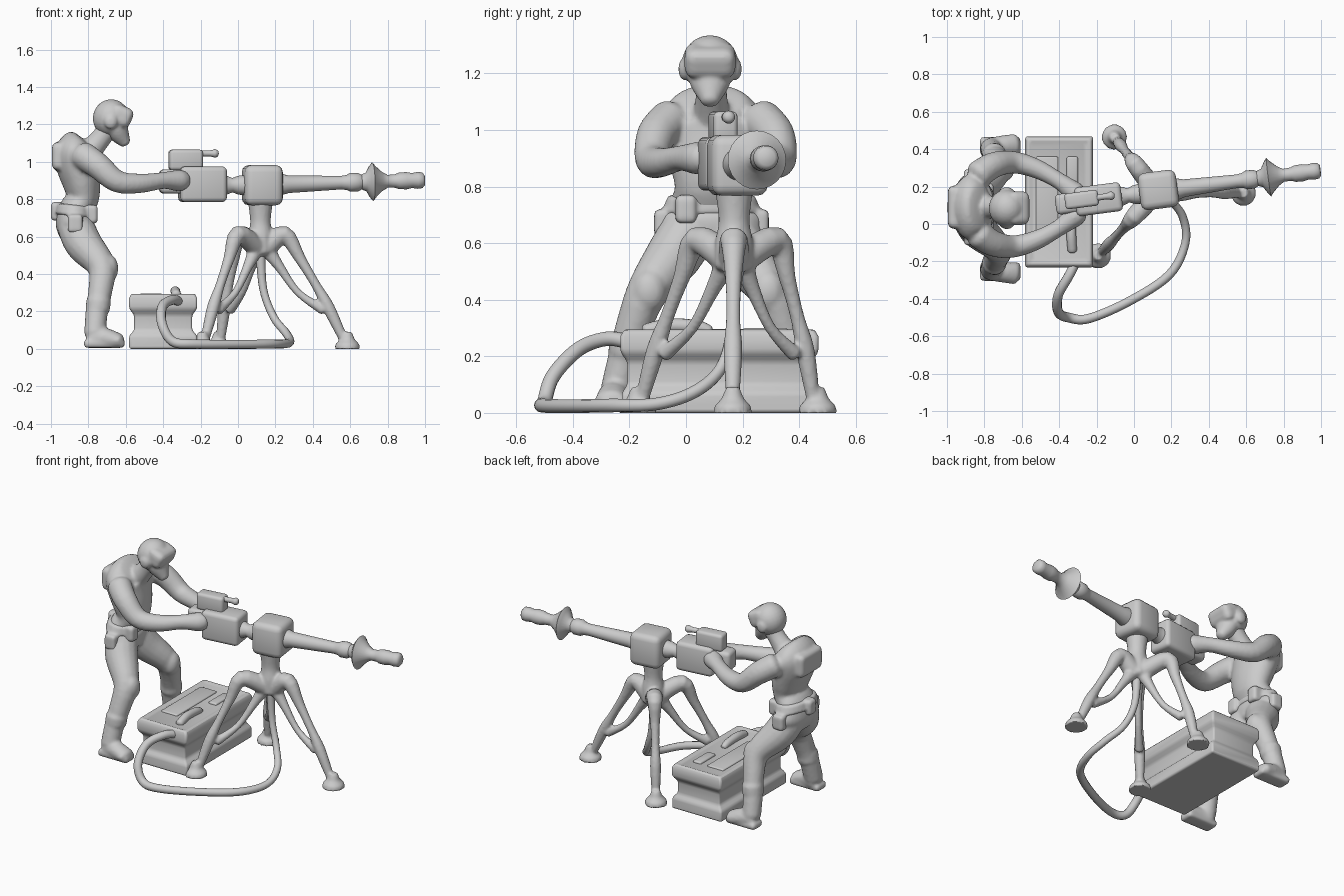
import bpy, bmesh, math
from mathutils import Vector, Matrix

if "Cube" in bpy.data.objects:
    bpy.data.objects.remove(bpy.data.objects["Cube"])

YAW = math.atan(0.13)


def finish(name, bm, voxel=0, smooth=3, bevel=0):
    """Turn a bmesh into an object; voxel > 0 fuses its pieces into one skin."""
    bmesh.ops.recalc_face_normals(bm, faces=bm.faces)
    me = bpy.data.meshes.new(name)
    bm.to_mesh(me)
    bm.free()
    ob = bpy.data.objects.new(name, me)
    bpy.context.collection.objects.link(ob)
    for o in bpy.context.selected_objects:
        o.select_set(False)
    ob.select_set(True)
    bpy.context.view_layer.objects.active = ob
    if bevel:
        m = ob.modifiers.new("bevel", 'BEVEL')
        m.width, m.segments = bevel, 3
    if voxel:
        m = ob.modifiers.new("fuse", 'REMESH')
        m.mode, m.voxel_size, m.use_smooth_shade = 'VOXEL', voxel, True
        m = ob.modifiers.new("soften", 'SMOOTH')
        m.factor, m.iterations = 0.5, smooth
    bpy.ops.object.shade_smooth_by_angle(angle=math.radians(45))
    return ob


def loft(bm, pts, seg=16, steps=4, cap=0.6):
    """Tube through (x, y, z, depth radius[, width radius]) points."""
    P = [Vector(tuple(p) if len(p) == 5 else tuple(p) + (p[3],)) for p in pts]
    n, rows = len(P), []
    for i in range(n - 1):
        a, b, c, d = P[max(i - 1, 0)], P[i], P[i + 1], P[min(i + 2, n - 1)]
        for k in range(steps):
            t = k / steps
            rows.append(0.5 * (2 * b + (c - a) * t + (2 * a - 5 * b + 4 * c - d) * t * t
                               + (3 * b - a - 3 * c + d) * t ** 3))
    rows.append(P[-1])
    if cap:
        for _ in range(2):
            e = rows[0]
            out = (Vector(e[:3]) - Vector(rows[1][:3])).normalized()
            for ang in (0.5, 1.0, 1.35):
                q = Vector(e[:3]) + out * min(e[3], e[4]) * cap * math.sin(ang)
                rows.insert(0, Vector((*q, e[3] * math.cos(ang), e[4] * math.cos(ang))))
            rows.reverse()
    pos = [Vector(r[:3]) for r in rows]
    u, rings = None, []
    for i, r in enumerate(rows):
        t = (pos[min(i + 1, len(pos) - 1)] - pos[max(i - 1, 0)]).normalized()
        if u is None:
            u = Vector((1, 0, 0)) if abs(t.y) > 0.9 else Vector((0, 1, 0))
        u = (u - t * u.dot(t)).normalized()
        w = t.cross(u)
        rings.append([bm.verts.new(pos[i] + u * r[4] * math.cos(a) + w * r[3] * math.sin(a))
                      for a in (2 * math.pi * k / seg for k in range(seg))])
    for A, B in zip(rings, rings[1:]):
        for k in range(seg):
            bm.faces.new((A[k], A[(k + 1) % seg], B[(k + 1) % seg], B[k]))
    bm.faces.new(rings[0][::-1])
    bm.faces.new(rings[-1])


def box(bm, c, size, yaw=0, bevel=0.02, pitch=0):
    m = (Matrix.Translation(c) @ Matrix.Rotation(yaw, 4, 'Z') @ Matrix.Rotation(pitch, 4, 'Y')
         @ Matrix.Diagonal((*size, 1)))
    vs = bmesh.ops.create_cube(bm, size=1, matrix=m)['verts']
    es = list({e for v in vs for e in v.link_edges})
    bmesh.ops.bevel(bm, geom=es, offset=bevel, segments=3, profile=0.5, affect='EDGES')


def ball(bm, c, r, pitch=0):
    m = Matrix.Translation(c) @ Matrix.Rotation(pitch, 4, 'Y') @ Matrix.Diagonal((*r, 1))
    bmesh.ops.create_uvsphere(bm, u_segments=24, v_segments=14, radius=1, matrix=m)


def flip(pts, mid):
    return [(p[0], 2 * mid - p[1], *p[2:]) for p in pts]


def gy(x):
    """y of the gun axis at a given x"""
    return 0.17 + 0.13 * (x - 0.1)


# soldier body: torso, neck, legs, boots, arms and hands in one skin
bm = bmesh.new()
loft(bm, [(-.86, .09, .60, .09, .14), (-.87, .09, .67, .105, .185), (-.87, .09, .74, .09, .15),
          (-.83, .09, .80, .085, .13), (-.835, .09, .88, .10, .15), (-.86, .09, .99, .115, .17),
          (-.86, .09, 1.06, .112, .175), (-.83, .09, 1.10, .09, .13)], seg=28, cap=0.2)
loft(bm, [(-.79, .09, 1.06, .065), (-.73, .09, 1.13, .055), (-.68, .09, 1.20, .06)])
leg = [(-.87, .02, .66, .098), (-.825, -.04, .56, .10), (-.73, -.13, .44, .076),
       (-.735, -.18, .32, .065), (-.755, -.215, .2, .06), (-.765, -.245, .08, .058)]
boot = [(-.775, -.245, .06, .055, .055), (-.71, -.257, .058, .054, .055), (-.635, -.265, .042, .04, .058)]
arm = [(-.83, -.055, 1.035, .075), (-.75, -.105, .98, .07), (-.645, -.12, .895, .06),
       (-.52, -.085, .885, .052), (-.40, -.02, .90, .045), (-.32, .04, .90, .058), (-.29, .06, .905, .05)]
for part, mid in ((leg, .08), (boot, .08), (arm, .105)):
    loft(bm, part)
    loft(bm, flip(part, mid))
# knee pads, boot cuffs and soles
for s in (-1, 1):
    ball(bm, (-.69, .08 + s * .21, .43), (.05, .06, .075))
    loft(bm, [(-.745, .08 + s * .285, .26, .066), (-.75, .08 + s * .29, .21, .066)], cap=0.4)
    box(bm, (-.715, .08 + s * .335, .028), (.22, .10, .045), bevel=.018)
# vest plate on the back
box(bm, (-.935, .09, 1.03), (.12, .23, .15), bevel=.03)
finish("soldier_body", bm, voxel=.011)

# belt with pouches
bm = bmesh.new()
loft(bm, [(-.875, .09, .715, .108, .175), (-.87, .09, .765, .10, .155)], seg=28, steps=1, cap=0.1)
for x, y, z in ((-.96, .09, .735), (-.87, -.075, .67), (-.87, .255, .67), (-.79, .0, .72), (-.79, .18, .72)):
    box(bm, (x, y, z), (.08, .075, .10), bevel=.018)
finish("belt", bm, voxel=.009)

# helmet with brim, goggles, ear cups and face mask
bm = bmesh.new()
ball(bm, (-.68, .085, 1.235), (.096, .10, .10), pitch=.35)
box(bm, (-.625, .085, 1.245), (.12, .18, .11), bevel=.035, pitch=.4)
loft(bm, [(-.66, .085, 1.2, .065, .085), (-.635, .085, 1.15, .055, .065), (-.605, .085, 1.105, .033, .035)])
for s in (-1, 1):
    ball(bm, (-.68, .085 + s * .09, 1.215), (.036, .022, .04))
finish("helmet_and_mask", bm, voxel=.008)

# gun receiver with rear block and grips
bm = bmesh.new()
box(bm, (-.19, gy(-.19), .88), (.25, .155, .19), YAW, .025)
box(bm, (-.34, gy(-.34), .895), (.16, .11, .13), YAW, .025)
loft(bm, [(-.36, -.01, .90, .025), (-.36, .23, .90, .025)], cap=0.5)
finish("gun_receiver", bm)

# sight on top of the receiver
bm = bmesh.new()
box(bm, (-.28, gy(-.28) + .01, 1.01), (.18, .085, .11), YAW, .018)
loft(bm, [(-.22, gy(-.22) + .01, 1.045, .018), (-.15, gy(-.15) + .01, 1.045, .016),
          (-.125, gy(-.125) + .01, 1.045, .023), (-.115, gy(-.115) + .01, 1.045, .02)], steps=2)
finish("gun_sight", bm)

# swivel block
bm = bmesh.new()
box(bm, (.13, gy(.13) + .008, .875), (.205, .20, .215), YAW, .038)
finish("swivel_block", bm)

# barrel: link, tube, flange and muzzle on one axis
bm = bmesh.new()
prof = [(-.09, .055), (-.06, .05), (-.03, .038), (0, .05), (.05, .055), (.23, .058), (.27, .047),
        (.4, .042), (.55, .036), (.58, .04), (.6, .05), (.64, .05), (.66, .04), (.685, .05),
        (.705, .085), (.72, .104), (.735, .085), (.77, .052), (.80, .034), (.84, .036), (.86, .044),
        (.90, .046), (.93, .04), (.96, .045), (.985, .042), (.997, .028)]
loft(bm, [(x, gy(x), .875 + .03 * max(x - .1, 0), r) for x, r in prof], seg=24, steps=1, cap=0)
finish("barrel", bm)

# tripod: column, hub and three double-strut legs with cone feet
bm = bmesh.new()
CX, CY = .12, .17
loft(bm, [(CX, CY, .52, .07), (CX, CY, .6, .068), (CX, CY, .68, .055), (CX, CY, .79, .068)], cap=0.4)
for fx, fy, rp in ((.585, .165, .13), (-.105, .465, .19), (-.19, -.17, .18)):
    d = Vector((fx - CX, fy - CY))
    L = d.length
    d /= L

    def at(r, z, rad):
        return (CX + d.x * r, CY + d.y * r, z, rad)
    g = L - rp
    loft(bm, [at(.04, .55, .055), at(rp, .61, .048), at(rp + .25 * g, .48, .03),
              at(rp + .5 * g, .34, .025), at(rp + .7 * g, .22, .033), at(L - .02, .05, .024)])
    loft(bm, [at(.03, .54, .045), at(.10 * L / .46, .44, .027), at(.2 * L / .46, .30, .02),
              at(.33 * L / .46, .21, .028)])
    loft(bm, [(fx, fy, 0, .07), (fx, fy, .025, .064), (fx, fy, .05, .04), (fx, fy, .09, .024)],
         steps=1, cap=0)
finish("tripod", bm, voxel=.009, smooth=2)

# ammunition box: stacked rectangles with a waist and a recessed top
bm = bmesh.new()
BX, BY = -.40, .118
rings = []
for z, hx, hy in ((0, .182, .345), (.07, .182, .345), (.1, .155, .325), (.18, .155, .325),
                  (.215, .182, .35), (.27, .182, .35), (.298, .168, .335)):
    rings.append([bm.verts.new((BX + sx * hx, BY + sy * hy, z))
                  for sx, sy in ((-1, -1), (1, -1), (1, 1), (-1, 1))])
for A, B in zip(rings, rings[1:]):
    for k in range(4):
        bm.faces.new((A[k], A[(k + 1) % 4], B[(k + 1) % 4], B[k]))
bm.faces.new(rings[0][::-1])
top = bm.faces.new(rings[-1])
bm.normal_update()
bmesh.ops.inset_region(bm, faces=[top], thickness=.035, depth=-.01)
finish("ammunition_box", bm, bevel=.012)

# lid panel, latch and handle
bm = bmesh.new()
box(bm, (-.465, .15, .286), (.12, .42, .022), bevel=.009)
box(bm, (-.33, .28, .286), (.06, .16, .028), bevel=.01)
loft(bm, [(-.33, -.14, .29, .025), (-.335, -.06, .308, .026), (-.335, .04, .303, .024), (-.335, .08, .29, .02)])
finish("lid_fittings", bm)

# feed hose from the box, looping over the floor and up to the tripod
bm = bmesh.new()
loft(bm, [(-.31, -.20, .25, .026), (-.35, -.28, .262, .026), (-.405, -.38, .225, .026),
          (-.405, -.47, .13, .026), (-.35, -.50, .04, .026), (-.24, -.505, .026, .025),
          (-.02, -.41, .024, .024), (.19, -.27, .026, .024), (.275, -.10, .032, .022),
          (.26, .04, .08, .022), (.19, .13, .17, .021), (.135, .165, .32, .021), (.12, .17, .52, .026)],
     seg=12, steps=6)
finish("feed_hose", bm)
